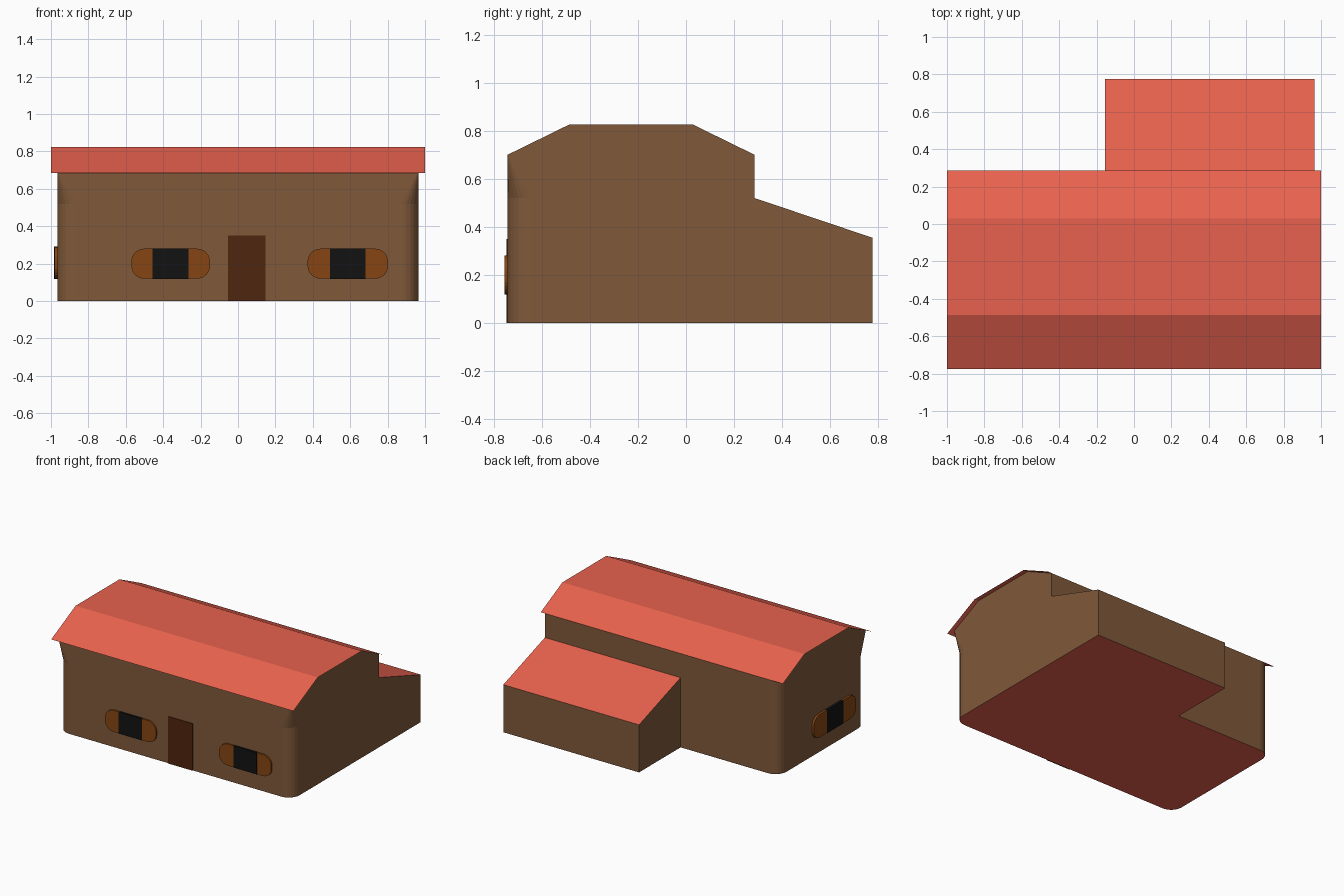
import bpy, bmesh, math
from mathutils import Vector

if "Cube" in bpy.data.objects:
    bpy.data.objects.remove(bpy.data.objects["Cube"])


def material(name, r, g, b):
    m = bpy.data.materials.new(name)
    m.diffuse_color = (r, g, b, 1)
    m.use_nodes = True
    m.node_tree.nodes["Principled BSDF"].inputs["Base Color"].default_value = m.diffuse_color
    return m


WALL = material("wall_brown", 0.215, 0.10, 0.042)
ROOF = material("roof_red", 0.80, 0.12, 0.075)
SHUTTER = material("shutter_brown", 0.24, 0.06, 0.006)
DOOR = material("door_brown", 0.08, 0.019, 0.005)
GLASS = material("pane_black", 0.006, 0.006, 0.006)


def make(name, bm, *mats):
    mesh = bpy.data.meshes.new(name)
    bm.to_mesh(mesh)
    bm.free()
    for m in mats:
        mesh.materials.append(m)
    ob = bpy.data.objects.new(name, mesh)
    bpy.context.collection.objects.link(ob)
    return ob


def face(bm, points, mat=0):
    f = bm.faces.new([bm.verts.new(p) for p in points])
    f.material_index = mat
    return f


def arc(cx, cy, r, start, n=6):
    return [(cx + r * math.cos(math.radians(start + 90 * i / n)),
             cy + r * math.sin(math.radians(start + 90 * i / n))) for i in range(n + 1)]


X, Y0, Y1, R = 0.966, -0.742, 0.285, 0.09
RIDGE0, RIDGE1, TOP, SLOPE = -0.487, 0.03, 0.825, 0.49


def roof_z(y):
    return TOP - SLOPE * max(0, y - RIDGE1, RIDGE0 - y)


# Main walls: rounded corners, the front two flaring to a sharp corner at the eave
front_left = arc(-X + R, Y0 + R, R, 180)
front_right = arc(X - R, Y0 + R, R, 270)
back_left = arc(-X + R, Y1 - R, R, 90)
foot = front_left + front_right + [(X, Y1)] + back_left
eave = [(-X, Y0)] * len(front_left) + [(X, Y0)] * len(front_right) + [(X, Y1)] + back_left
rings = [[(x, y, 0) for x, y in foot],
         [(x, y, 0.52) for x, y in foot],
         [(x, y, roof_z(y)) for x, y in eave]]

bm = bmesh.new()
vs = [[bm.verts.new(p) for p in ring] for ring in rings]
n = len(foot)
for a, b in zip(vs, vs[1:]):
    for i in range(n):
        j = (i + 1) % n
        bm.faces.new((a[i], a[j], b[j], b[i]))
bm.faces.new(vs[0][::-1]).material_index = 1
# Gable ends up to the flat ridge
face(bm, [(X, y, roof_z(y)) for y in (Y0, Y1, RIDGE1, RIDGE0)])
face(bm, [(-X, y, roof_z(y)) for y in (RIDGE0, RIDGE1, Y1 - R, Y0)])
bmesh.ops.remove_doubles(bm, verts=bm.verts, dist=0.0005)
make("main_walls", bm, WALL, ROOF)

# Main roof: thin folded sheet overhanging the front and both ends
bm = bmesh.new()
ys = (-0.775, RIDGE0, RIDGE1, Y1)
for a, b in zip(ys, ys[1:]):
    face(bm, [(-1, a, roof_z(a)), (1, a, roof_z(a)), (1, b, roof_z(b)), (-1, b, roof_z(b))])
bmesh.ops.remove_doubles(bm, verts=bm.verts, dist=0.0005)
make("main_roof", bm, ROOF)

# Rear annex with a lean-to roof
bm = bmesh.new()
side = [(Y1, 0), (0.775, 0), (0.775, 0.355), (Y1, 0.52)]
lo, hi = -0.155, X
face(bm, [(hi, y, z) for y, z in side])
face(bm, [(lo, y, z) for y, z in side[::-1]])
for k, mat in ((0, 1), (1, 0), (2, 1)):
    (ya, za), (yb, zb) = side[k], side[k + 1]
    face(bm, [(lo, ya, za), (lo, yb, zb), (hi, yb, zb), (hi, ya, za)], mat)
bmesh.ops.remove_doubles(bm, verts=bm.verts, dist=0.0005)
make("rear_annex", bm, WALL, ROOF)


def plate(name, outline, depth, mat, loc=(0, 0, 0), turn=0):
    """Outline in x/z, extruded from just behind the wall to depth in front of it."""
    bm = bmesh.new()
    f = face(bm, [(x, 0.005, z) for x, z in outline])
    out = bmesh.ops.extrude_face_region(bm, geom=[f])["geom"]
    moved = [g for g in out if isinstance(g, bmesh.types.BMVert)]
    bmesh.ops.translate(bm, verts=moved, vec=Vector((0, -0.005 - depth, 0)))
    bmesh.ops.recalc_face_normals(bm, faces=bm.faces)
    ob = make(name, bm, mat)
    ob.location = loc
    ob.rotation_euler.z = math.radians(turn)


def rect(w, h):
    return [(-w / 2, -h / 2), (w / 2, -h / 2), (w / 2, h / 2), (-w / 2, h / 2)]


def window(name, loc, width, height, depth, turn=0):
    r = 0.068
    outline = []
    for sx, sz, start in ((1, 1, 0), (-1, 1, 90), (-1, -1, 180), (1, -1, 270)):
        outline += arc(sx * (width / 2 - r), sz * (height / 2 - r), r, start)
    plate(name + "_shutters", outline, depth, SHUTTER, loc, turn)
    plate(name + "_pane", rect(0.192, height + 0.002), depth + 0.002, GLASS, loc, turn)


# Windows and door
window("front_left_window", (-0.36, Y0, 0.20), 0.42, 0.16, 0.012)
window("front_right_window", (0.587, Y0, 0.20), 0.43, 0.16, 0.012)
window("side_window", (-X, -0.355, 0.205), 0.50, 0.17, 0.016, -90)
plate("front_door", rect(0.20, 0.35), 0.005, DOOR, (0.046, Y0, 0.175))
